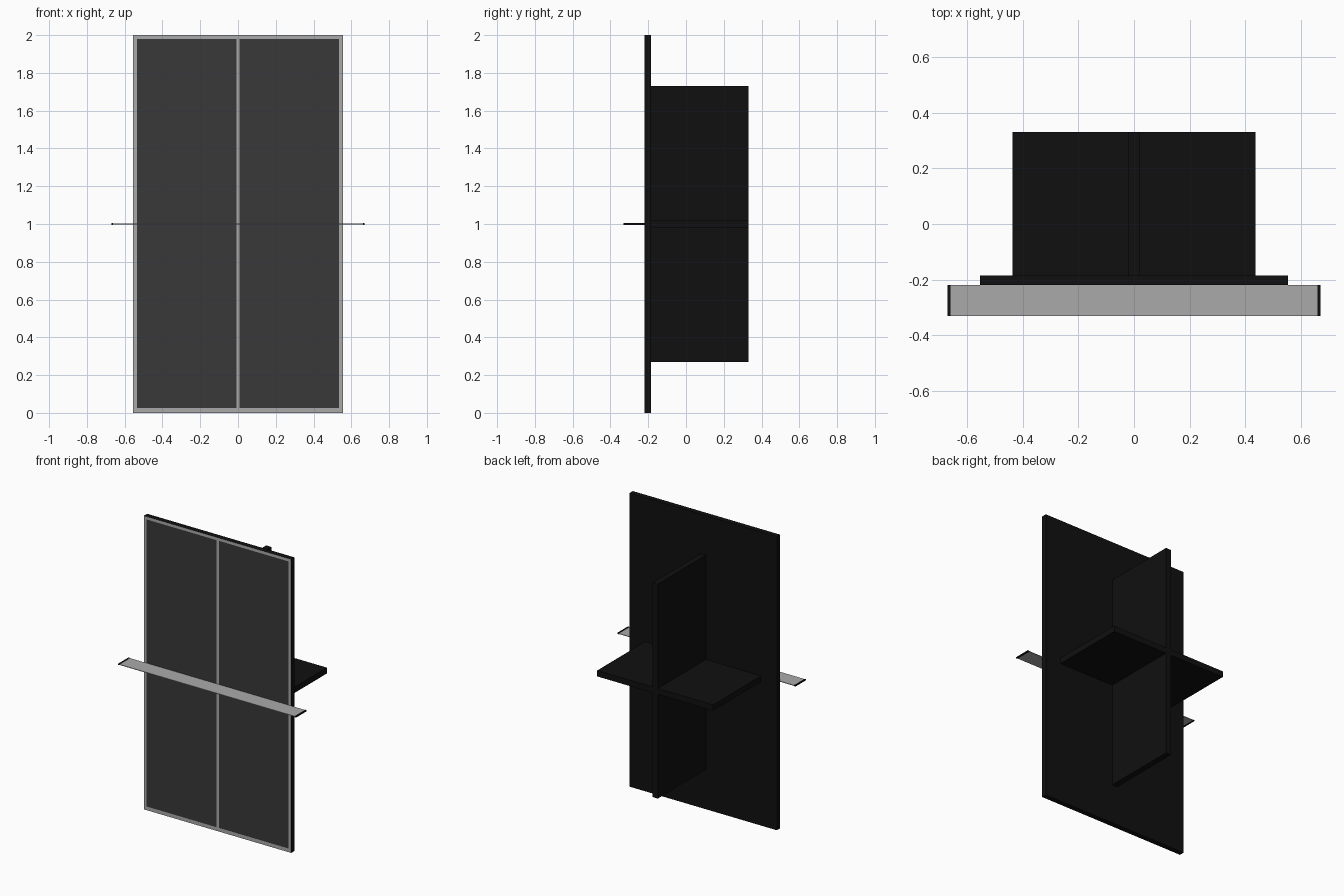
import bpy, bmesh

if "Cube" in bpy.data.objects:
    bpy.data.objects.remove(bpy.data.objects["Cube"])


def material(name, v):
    m = bpy.data.materials.new(name)
    m.diffuse_color = (v, v, v, 1)
    m.use_nodes = True
    m.node_tree.nodes["Principled BSDF"].inputs["Base Color"].default_value = m.diffuse_color
    return m


BLACK = material("black", 0.005)
DARK = material("dark_panel", 0.04)
LIGHT = material("light_grey", 0.4)


def finish(name, bm, mats):
    me = bpy.data.meshes.new(name)
    bm.to_mesh(me)
    bm.free()
    for m in mats:
        me.materials.append(m)
    ob = bpy.data.objects.new(name, me)
    bpy.context.collection.objects.link(ob)
    return ob


def box_mesh(lo, hi):
    bm = bmesh.new()
    bmesh.ops.create_cube(bm, size=1)
    for v in bm.verts:
        for i in range(3):
            v.co[i] = lo[i] if v.co[i] < 0 else hi[i]
    return bm


def box(name, lo, hi, mat):
    return finish(name, box_mesh(lo, hi), [mat])


FRONT, BACK = -0.22, -0.185

# Door slab: black box whose front is split into a light frame and two dark panes
bm = box_mesh((-0.555, FRONT, 0), (0.555, BACK, 2))
bmesh.ops.delete(bm, geom=[f for f in bm.faces if f.normal.y < -0.5], context='FACES')
xs = [-0.555, -0.535, -0.009, 0.009, 0.535, 0.555]
zs = [0, 0.025, 1.98, 2]
grid = [[bm.verts.new((x, FRONT, z)) for z in zs] for x in xs]
for i in range(5):
    for j in range(3):
        f = bm.faces.new((grid[i][j], grid[i + 1][j], grid[i + 1][j + 1], grid[i][j + 1]))
        f.material_index = 2 if i in (1, 3) and j == 1 else 1
finish("door_slab", bm, [BLACK, LIGHT, DARK])

# Crossed fins behind the slab
box("vertical_fin", (-0.02, BACK, 0.27), (0.02, 0.332, 1.73), BLACK)
box("horizontal_fin", (-0.437, BACK, 0.98), (0.437, 0.332, 1.02), BLACK)

# Thin shelf across the front with black end caps
box("front_shelf", (-0.661, -0.332, 0.998), (0.661, FRONT, 1.002), LIGHT)
for side, x in (("left", -0.666), ("right", 0.666)):
    box(side + "_shelf_cap", (x - 0.005, -0.332, 0.996), (x + 0.005, FRONT, 1.004), BLACK)
